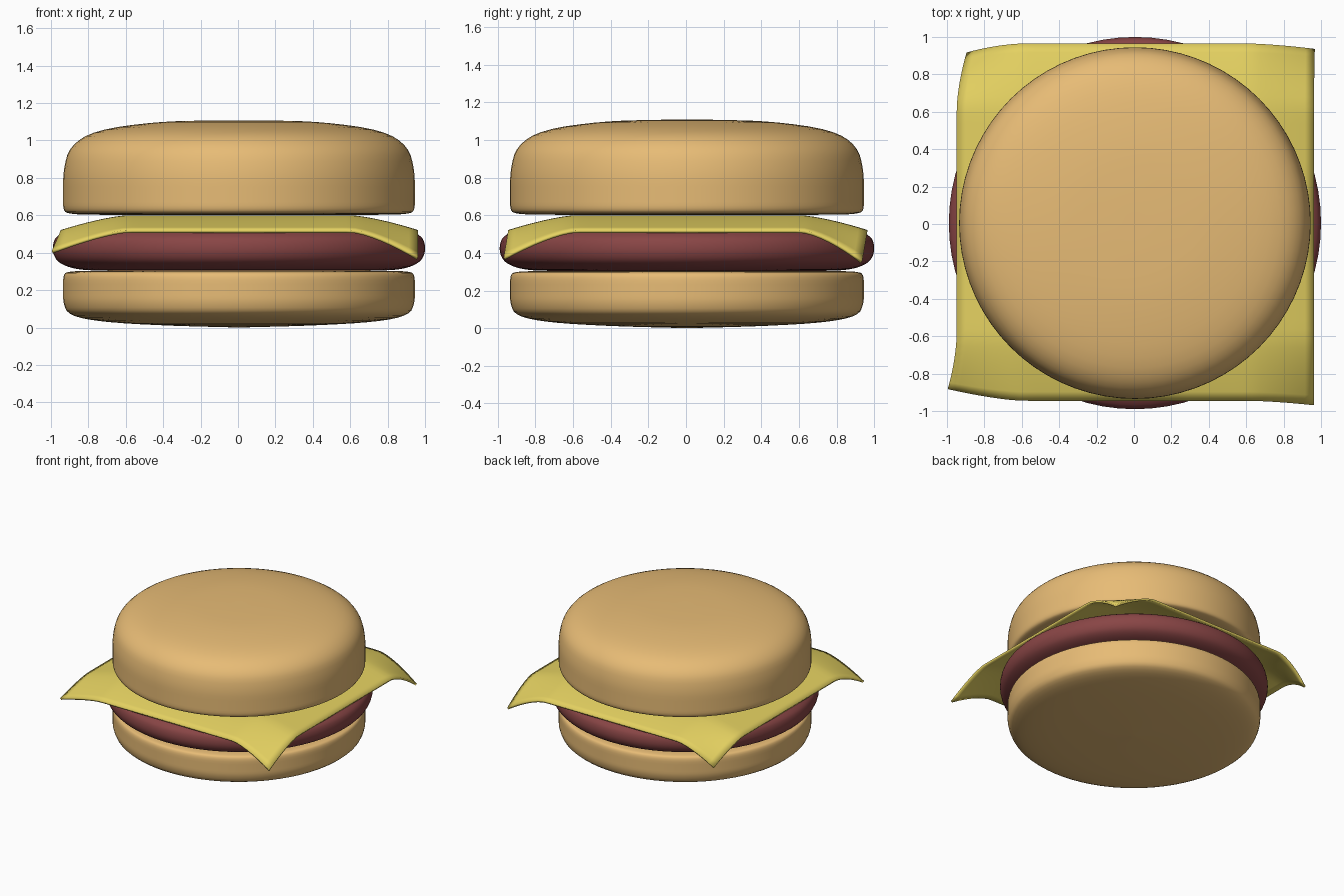
import bpy, bmesh, math

if "Cube" in bpy.data.objects:
    bpy.data.objects.remove(bpy.data.objects["Cube"])


def material(name, color):
    m = bpy.data.materials.new(name)
    m.diffuse_color = (*color, 1)
    m.use_nodes = True
    m.node_tree.nodes["Principled BSDF"].inputs["Base Color"].default_value = m.diffuse_color
    return m


def finish(name, bm, mat):
    bmesh.ops.recalc_face_normals(bm, faces=bm.faces)
    mesh = bpy.data.meshes.new(name)
    bm.to_mesh(mesh)
    bm.free()
    ob = bpy.data.objects.new(name, mesh)
    bpy.context.collection.objects.link(ob)
    mesh.materials.append(mat)
    bpy.ops.object.select_all(action='DESELECT')
    ob.select_set(True)
    bpy.context.view_layer.objects.active = ob
    bpy.ops.object.shade_smooth_by_angle(angle=math.radians(50))
    return ob


def soften(pts, rounds=2):
    # corner cutting that keeps both end points
    for _ in range(rounds):
        out = [pts[0]]
        for a, b in zip(pts, pts[1:]):
            for t in (0.25, 0.75):
                out.append((a[0] + (b[0] - a[0]) * t, a[1] + (b[1] - a[1]) * t))
        pts = out + [pts[-1]]
    return pts


def lathe(name, profile, mat, steps=72):
    bm = bmesh.new()
    verts = [bm.verts.new((r, 0, z)) for r, z in soften(profile)]
    edges = [bm.edges.new(p) for p in zip(verts, verts[1:])]
    bmesh.ops.spin(bm, geom=verts + edges, cent=(0, 0, 0), axis=(0, 0, 1),
                   angle=math.tau, steps=steps, use_duplicate=False)
    bmesh.ops.remove_doubles(bm, verts=bm.verts, dist=0.0005)
    ob = finish(name, bm, mat)
    ob.location = (0.005, 0.005, 0)
    return ob


bun = material("bun", (0.80, 0.50, 0.18))
meat = material("meat", (0.25, 0.06, 0.06))
yellow = material("cheese", (0.78, 0.64, 0.12))

# Buns and patty
lathe("bottom_bun", [(0, 0), (0.4, 0.01), (0.74, 0.03), (0.91, 0.065), (0.94, 0.13),
                     (0.94, 0.2), (0.94, 0.285), (0.91, 0.3), (0.8, 0.304), (0, 0.304)], bun)
lathe("top_bun", [(0, 0.602), (0.8, 0.602), (0.91, 0.608), (0.94, 0.625), (0.94, 0.7),
                  (0.94, 0.84), (0.905, 0.97), (0.77, 1.055), (0.45, 1.1), (0.15, 1.108),
                  (0, 1.108)], bun)
lathe("patty", [(0, 0.303), (0.75, 0.303), (0.88, 0.312), (0.965, 0.345), (0.995, 0.395),
                (0.995, 0.45), (0.975, 0.49), (0.88, 0.54), (0.7, 0.57), (0, 0.575)], meat)

# Cheese slice: flat centre, bent edges, drooping corners
N = 40
# per corner: sideways shift x, y, and extra droop
corners = {(-1, -1): (-0.05, 0.065, 0.035), (1, -1): (0.0, -0.025, 0.07),
           (-1, 1): (0.055, -0.05, 0.09), (1, 1): (0.005, -0.03, 0.09)}
bm = bmesh.new()


def bend(t):
    return max(0, (abs(t) - 0.6) / 0.36) ** 1.4


grid = []
for j in range(N + 1):
    row = []
    for i in range(N + 1):
        x, y = 0.955 * (2 * i / N - 1), 0.955 * (2 * j / N - 1)
        z = 0.6 - 0.08 * (bend(x) + bend(y))
        dx, dy, dz = corners[(1 if x >= 0 else -1, 1 if y >= 0 else -1)]
        k = (bend(x) * bend(y)) ** 1.1
        row.append(bm.verts.new((x + 0.007 + dx * k, y + 0.01 + dy * k, z - dz * k)))
    grid.append(row)
for j in range(N):
    for i in range(N):
        bm.faces.new((grid[j][i], grid[j][i + 1], grid[j + 1][i + 1], grid[j + 1][i]))
cheese = finish("cheese_slice", bm, yellow)
solid = cheese.modifiers.new("thickness", 'SOLIDIFY')
solid.thickness = 0.016
solid.offset = -1 if cheese.data.polygons[0].normal.z > 0 else 1
